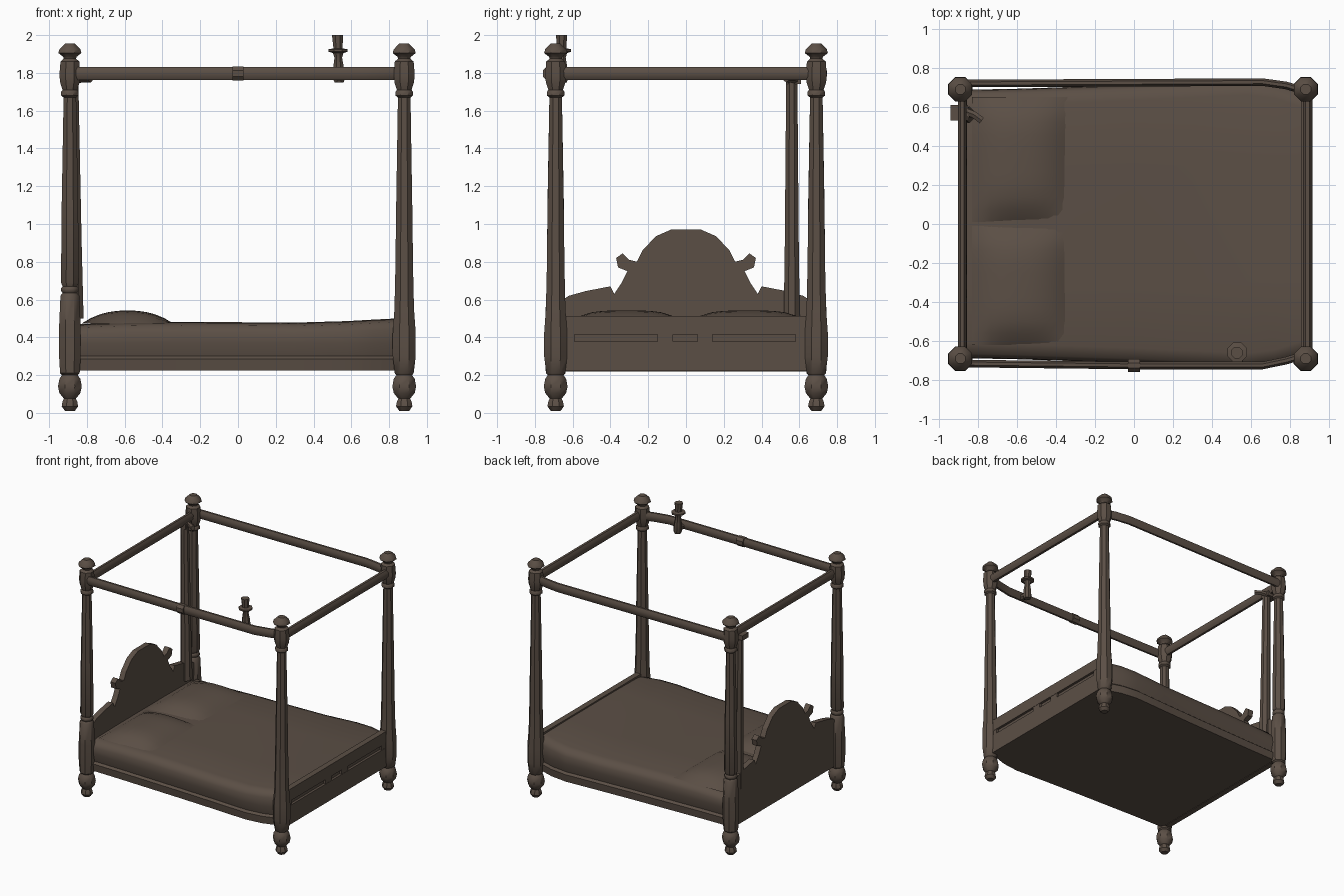
import bpy, bmesh, math
from mathutils import Vector

cube = bpy.data.objects.get("Cube")
if cube:
    bpy.data.objects.remove(cube)

wood = bpy.data.materials.new("dark brown wood")
wood.use_nodes = True
BROWN = (0.105, 0.078, 0.06, 1)
wood.diffuse_color = BROWN
wood.node_tree.nodes["Principled BSDF"].inputs["Base Color"].default_value = BROWN


def finish(name, bm, smooth=True, angle=40):
    """Turn a bmesh into a named, shaded object."""
    bmesh.ops.recalc_face_normals(bm, faces=bm.faces)
    mesh = bpy.data.meshes.new(name)
    bm.to_mesh(mesh)
    bm.free()
    mesh.materials.append(wood)
    obj = bpy.data.objects.new(name, mesh)
    bpy.context.collection.objects.link(obj)
    if smooth:
        bpy.ops.object.select_all(action='DESELECT')
        obj.select_set(True)
        bpy.context.view_layer.objects.active = obj
        bpy.ops.object.shade_smooth_by_angle(angle=math.radians(angle))
    return obj


def loft(name, rings, smooth=True, angle=40):
    """Skin closed rings of points and cap both ends."""
    bm = bmesh.new()
    loops = [[bm.verts.new(p) for p in ring] for ring in rings]
    n = len(loops[0])
    for a, b in zip(loops, loops[1:]):
        for i in range(n):
            j = (i + 1) % n
            bm.faces.new((a[i], a[j], b[j], b[i]))
    bm.faces.new(loops[0])
    bm.faces.new(loops[-1])
    return finish(name, bm, smooth, angle)


def turned(name, profile, x, y, lean=(0, 0), sides=8):
    """Turned part from (radius, height) pairs, optionally leaning."""
    z0, z1 = profile[0][1], profile[-1][1]
    rings = []
    for r, z in profile:
        t = (z - z0) / (z1 - z0)
        rings.append([(x + lean[0] * t + r * math.cos(math.tau * (i + .5) / sides),
                       y + lean[1] * t + r * math.sin(math.tau * (i + .5) / sides), z)
                      for i in range(sides)])
    return loft(name, rings)


def bar(name, path, width, height, sides=8):
    """Level rail swept along a path, with an elliptical section."""
    pts = [Vector(p) for p in path]
    rings = []
    for i, p in enumerate(pts):
        d = (pts[min(i + 1, len(pts) - 1)] - pts[max(i - 1, 0)]).normalized()
        side = Vector((-d.y, d.x, 0))
        rings.append([p + side * (width * math.cos(math.tau * (k + .5) / sides))
                      + Vector((0, 0, height * math.sin(math.tau * (k + .5) / sides)))
                      for k in range(sides)])
    return loft(name, rings)


def box(name, x, y, z):
    """Box from its (low, high) extents."""
    ring = [(x[0], y[0]), (x[1], y[0]), (x[1], y[1]), (x[0], y[1])]
    return loft(name, [[(a, b, h) for a, b in ring] for h in z], smooth=False)


# Posts: shared foot and finial, different lower blocks at head and foot ends
foot = [(.028, .01), (.047, .035), (.042, .06), (.034, .075), (.06, .105),
        (.068, .14), (.06, .18), (.045, .2)]
top = [(.036, 1.67), (.05, 1.68), (.05, 1.7), (.042, 1.71), (.056, 1.75), (.06, 1.79),
       (.054, 1.86), (.035, 1.875), (.038, 1.885), (.066, 1.905), (.06, 1.925), (.028, 1.955)]
head_block = [(.056, .21), (.062, .3), (.062, .45), (.054, .62), (.042, .635),
              (.05, .645), (.05, .66), (.042, .67), (.051, .69), (.047, 1.1)]
foot_block = [(.054, .21), (.066, .3), (.066, .42), (.056, .55), (.051, .75), (.046, 1.1)]
for side, y in (("front", -.69), ("back", .69)):
    turned(side + "_head_post", foot + head_block + top, -.89, y)
    turned(side + "_foot_post", foot + foot_block + top, .88, y)

# Spare curtain pole beside the back head post, with its bracket
turned("curtain_pole", [(.046, .5), (.04, .9), (.032, 1.77)], -.86, .56, lean=(-.015, 0))
box("pole_bracket", (-.94, -.85), (.53, .61), (1.74, 1.78))
bar("bracket_hook", [(-.87, .58, 1.76), (-.82, .56, 1.77), (-.78, .53, 1.77)], .02, .02, 6)

# Canopy rails
bar("front_rail", [(-.89, -.715, 1.797), (0, -.725, 1.797), (.66, -.725, 1.797),
                   (.78, -.7, 1.797), (.88, -.67, 1.797)], .021, .038)
bar("back_rail", [(-.89, .72, 1.797), (.66, .727, 1.797), (.78, .71, 1.797),
                  (.88, .68, 1.797)], .021, .038)
bar("head_rail", [(-.88, -.69, 1.797), (-.88, .69, 1.797)], .024, .038)
bar("foot_rail", [(.89, -.69, 1.797), (.89, .69, 1.797)], .026, .038)
bar("rail_collar", [(-.03, -.725, 1.797), (-.012, -.725, 1.797), (.012, -.725, 1.797),
                    (.03, -.725, 1.797)], .036, .04)

# Candle holder on a short arm
turned("candle_holder", [(.026, 1.75), (.034, 1.77), (.03, 1.83), (.022, 1.88), (.03, 1.905),
                         (.054, 1.912), (.054, 1.925), (.026, 1.93), (.032, 2)],
       .535, -.655, lean=(-.008, -.004))
bar("candle_arm", [(.535, -.72, 1.785), (.535, -.65, 1.785)], .026, .026)

# Headboard: arched silhouette with scroll ears, mirrored across the middle
half = [(0, .97), (.08, .97), (.16, .935), (.23, .86), (.26, .8), (.3, .81), (.335, .845),
        (.37, .82), (.36, .77), (.31, .75), (.34, .69), (.38, .63), (.4, .67),
        (.53, .645), (.62, .62), (.65, .6), (.65, .22)]
outline = half + [(-y, z) for y, z in reversed(half[1:])]
loft("headboard", [[(x, y, z) for y, z in outline] for x in (-.9, -.855)], smooth=False)

# Footboard: core sheet framed so three long slots stay recessed
box("footboard_core", (.862, .882), (-.64, .64), (.225, .5))
box("footboard_lower_rail", (.855, .902), (-.64, .64), (.222, .378))
box("footboard_upper_rail", (.855, .902), (-.64, .64), (.415, .512))
for n, span in enumerate([(-.64, -.59), (-.15, -.07), (.06, .14), (.58, .64)]):
    box("footboard_stile_%d" % (n + 1), (.856, .9), span, (.37, .42))

# Bed base and bedding, lofted along the length and gently flared to the foot
rows = [(-.855, .7, .465), (-.6, .705, .475), (-.3, .715, .478), (0, .725, .476),
        (.3, .738, .474), (.58, .752, .482), (.72, .735, .49), (.86, .69, .497)]
rings = []
for x, w, h in rows:
    edge = [(w - .02, .224), (w - .012, .285), (w - .03, .3), (w - .012, .37),
            (w - .016, h - .05), (w - .035, h - .014), (w - .09, h), (.3, h + .004)]
    section = edge + [(-y, z) for y, z in reversed(edge)]
    rings.append([(x, y, z) for y, z in section])
loft("bedding", rings, angle=50)

# Two soft pillows
STEPS = 10
for name, y0, y1 in (("front_pillow", -.62, -.01), ("back_pillow", .01, .65)):
    bm = bmesh.new()
    grid = []
    for i in range(STEPS + 1):
        u = 2 * i / STEPS - 1
        line = []
        for j in range(STEPS + 1):
            v = 2 * j / STEPS - 1
            puff = (1 - abs(u) ** 2.4) * (1 - abs(v) ** 4)
            line.append(bm.verts.new((-.585 + .245 * u, (y0 + y1) / 2 + (y1 - y0) / 2 * v,
                                      .472 + .07 * puff)))
        grid.append(line)
    for i in range(STEPS):
        for j in range(STEPS):
            bm.faces.new((grid[i][j], grid[i + 1][j], grid[i + 1][j + 1], grid[i][j + 1]))
    finish(name, bm, angle=60)
